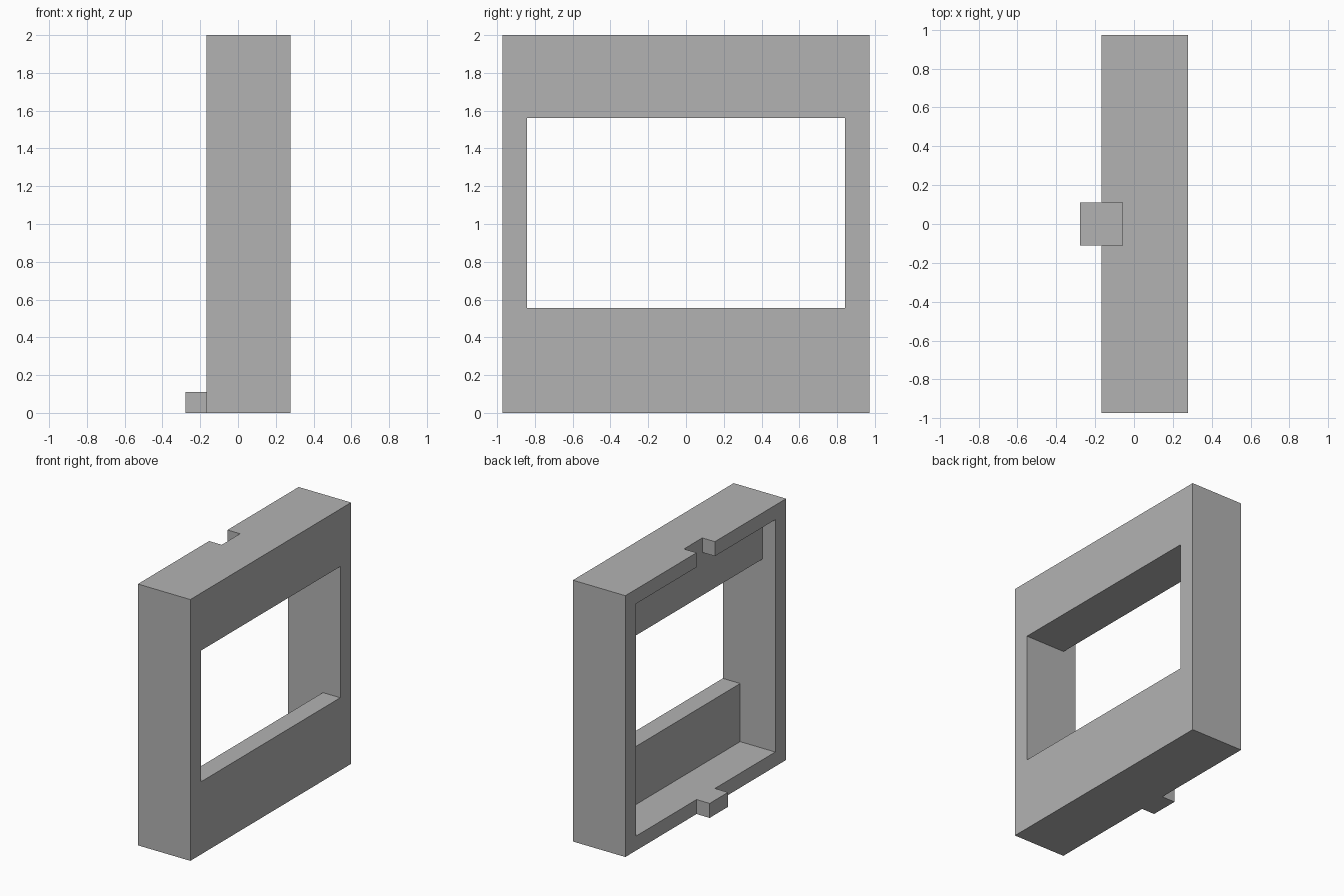
import bpy
import bmesh
from mathutils import Vector

default_cube = bpy.data.objects.get("Cube")
if default_cube:
    bpy.data.objects.remove(default_cube, do_unlink=True)

grey = bpy.data.materials.new("plain_grey")
grey.use_nodes = True
grey.diffuse_color = (0.45, 0.45, 0.45, 1)
grey.node_tree.nodes["Principled BSDF"].inputs["Base Color"].default_value = grey.diffuse_color


def prism(name, profile, half_width):
    """Extrude an (x, z) profile along y, centred on y = 0."""
    bm = bmesh.new()
    face = bm.faces.new([bm.verts.new((x, -half_width, z)) for x, z in profile])
    result = bmesh.ops.extrude_face_region(bm, geom=[face])
    moved = [g for g in result["geom"] if isinstance(g, bmesh.types.BMVert)]
    bmesh.ops.translate(bm, verts=moved, vec=Vector((0, 2 * half_width, 0)))
    bmesh.ops.recalc_face_normals(bm, faces=bm.faces)
    mesh = bpy.data.meshes.new(name)
    bm.to_mesh(mesh)
    bm.free()
    mesh.materials.append(grey)
    obj = bpy.data.objects.new(name, mesh)
    bpy.context.collection.objects.link(obj)
    return obj


def block(name, x0, x1, z0, z1, half_width):
    return prism(name, [(x0, z0), (x1, z0), (x1, z1), (x0, z1)], half_width)


def cut(target, cutter):
    cutter.hide_render = True
    mod = target.modifiers.new("cut", "BOOLEAN")
    mod.operation = "DIFFERENCE"
    mod.solver = "EXACT"
    mod.object = cutter
    bpy.context.view_layer.objects.active = target
    bpy.ops.object.modifier_apply(modifier=mod.name)
    bpy.data.objects.remove(cutter, do_unlink=True)


BACK, FRONT = -0.167, 0.277      # faces of the frame along x
LIP, HEIGHT = 0.111, 2.0         # rim thickness and frame height
SILL, LINTEL = 0.556, 1.56       # window opening
LOWER, UPPER = 0.13, -0.06       # recess depths below and above the window

# Main frame
frame = block("window_frame", BACK, FRONT, 0, HEIGHT, 0.972)

# Window opening with a stepped recess behind it
cut(frame, prism("recess_cutter", [
    (-0.4, LIP), (LOWER, LIP), (LOWER, SILL), (0.4, SILL),
    (0.4, LINTEL), (UPPER, LINTEL), (UPPER, HEIGHT - LIP), (-0.4, HEIGHT - LIP),
], 0.841))

# Slot in the top rim
cut(frame, block("slot_cutter", -0.4, UPPER, HEIGHT - 1.5 * LIP, 2.2, LIP))

# Locating tab at the bottom rim
block("bottom_tab", -0.278, BACK, 0, LIP, LIP)
